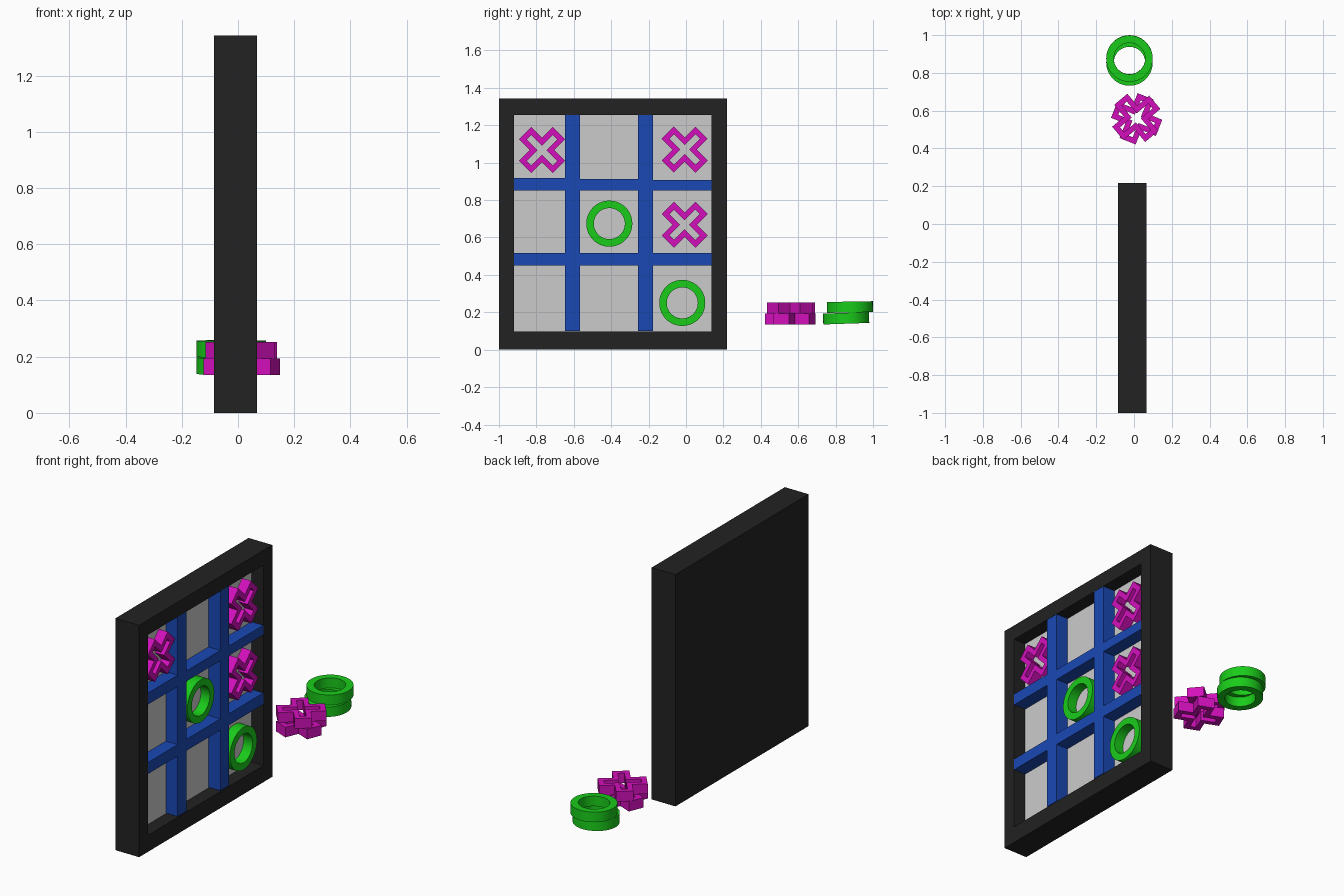
import bpy, bmesh
from math import sin, cos, pi, radians
from mathutils import Euler

if "Cube" in bpy.data.objects:
    bpy.data.objects.remove(bpy.data.objects["Cube"])


def material(name, rgb):
    m = bpy.data.materials.new(name)
    m.diffuse_color = (*rgb, 1)
    m.use_nodes = True
    m.node_tree.nodes["Principled BSDF"].inputs["Base Color"].default_value = m.diffuse_color
    return m


BLACK = material("black", (0.017, 0.016, 0.017))
BLUE = material("blue", (0.01, 0.065, 0.46))
PINK = material("magenta", (0.65, 0.005, 0.5))
GREEN = material("green", (0.01, 0.6, 0.01))
BOARD_ROT = (pi / 2, 0, pi / 2)   # local x,y,z -> world y,z,x
FRONT, FLOOR, BACK = 0.067, -0.01, -0.085


def skin(name, loops, mat, capped, loc=(0, 0, 0), rot=(0, 0, 0)):
    """Bridge (points, height) loops; either cap the ends or join last to first."""
    bm = bmesh.new()
    rows = [[bm.verts.new((x, y, h)) for x, y in pts] for pts, h in loops]
    n = len(rows[0])
    pairs = list(zip(rows, rows[1:]))
    if capped:
        bm.faces.new(rows[0])
        bm.faces.new(rows[-1])
    else:
        pairs.append((rows[-1], rows[0]))
    for a, b in pairs:
        for i in range(n):
            j = (i + 1) % n
            bm.faces.new((a[i], a[j], b[j], b[i]))
    bmesh.ops.recalc_face_normals(bm, faces=bm.faces)
    me = bpy.data.meshes.new(name)
    bm.to_mesh(me)
    bm.free()
    ob = bpy.data.objects.new(name, me)
    bpy.context.collection.objects.link(ob)
    ob.location, ob.rotation_euler = loc, rot
    if mat:
        me.materials.append(mat)
    return ob


def rect(y0, y1, z0, z1):
    return [(y0, z0), (y1, z0), (y1, z1), (y0, z1)]


def slab(name, r, x0, x1, mat=None):
    return skin(name, [(r, x0), (r, x1)], mat, True, rot=BOARD_ROT)


def circle(r, n=64):
    return [(r * cos(2 * pi * i / n), r * sin(2 * pi * i / n)) for i in range(n)]


def plus(arm, w):
    pts = []
    for k in range(4):
        c, s = round(cos(k * pi / 2)), round(sin(k * pi / 2))
        for x, y in ((arm, -w), (arm, w), (w, w)):
            pts.append((c * x - s * y, s * x + c * y))
    return pts


def piece(name, outer, inner, mat, loc, rot):
    t = 0.029
    return skin(name, [(outer, -t), (outer, t), (inner, t), (inner, -t)], mat, False, loc, rot)


def cross(name, loc, rot):
    return piece(name, plus(0.128, 0.046), plus(0.098, 0.017), PINK, loc, rot)


def ring(name, loc, rot):
    ob = piece(name, circle(0.123), circle(0.083), GREEN, loc, rot)
    bpy.ops.object.select_all(action='DESELECT')
    ob.select_set(True)
    bpy.context.view_layer.objects.active = ob
    bpy.ops.object.shade_smooth_by_angle(angle=radians(30))


# Tray-shaped frame with a solid back
outer, inner = rect(-1, 0.218, 0, 1.342), rect(-0.92, 0.137, 0.096, 1.256)
skin("frame", [(outer, BACK), (outer, FRONT), (inner, FRONT), (inner, FLOOR - 0.02)],
     BLACK, True, rot=BOARD_ROT)

# Grey playing surface
slab("board_panel", inner, FLOOR - 0.019, FLOOR)

# Blue grid: two full uprights, rails in segments between them
for i, y in enumerate((-0.606, -0.216)):
    slab(f"grid_upright_{i}", rect(y - 0.04, y + 0.04, 0.1, 1.256), FLOOR, FRONT - 0.001, BLUE)
for i, (z0, tops) in enumerate(((0.45, (0.516, 0.516, 0.516)), (0.852, (0.918, 0.912, 0.908)))):
    for j, (y0, y1) in enumerate(((-0.92, -0.646), (-0.566, -0.256), (-0.176, 0.137))):
        slab(f"grid_rail_{i}_{j}", rect(y0, y1, z0, tops[j]), FLOOR, FRONT - 0.001, BLUE)

# Pieces on the board
X_MID = FLOOR + 0.03
for i, (y, z) in enumerate(((-0.77, 1.067), (-0.007, 1.07), (-0.007, 0.668))):
    tilt = Euler((0, 0, pi / 4)).to_matrix()
    rot = (Euler(BOARD_ROT).to_matrix() @ tilt).to_euler()
    cross(f"board_cross_{i}", (X_MID, y, z), rot)
for i, (y, z) in enumerate(((-0.41, 0.674), (-0.02, 0.25))):
    ring(f"board_ring_{i}", (X_MID, y, z), BOARD_ROT)

# Spare pieces stacked beside the board
cross("spare_cross_lower", (0.014, 0.557, 0.164), (0, 0, radians(-22)))
cross("spare_cross_upper", (0.012, 0.562, 0.223), (0, 0, radians(40)))
ring("spare_ring_lower", (-0.024, 0.856, 0.168), (radians(2), 0, 0))
ring("spare_ring_upper", (-0.024, 0.876, 0.228), (radians(1), 0, 0))
